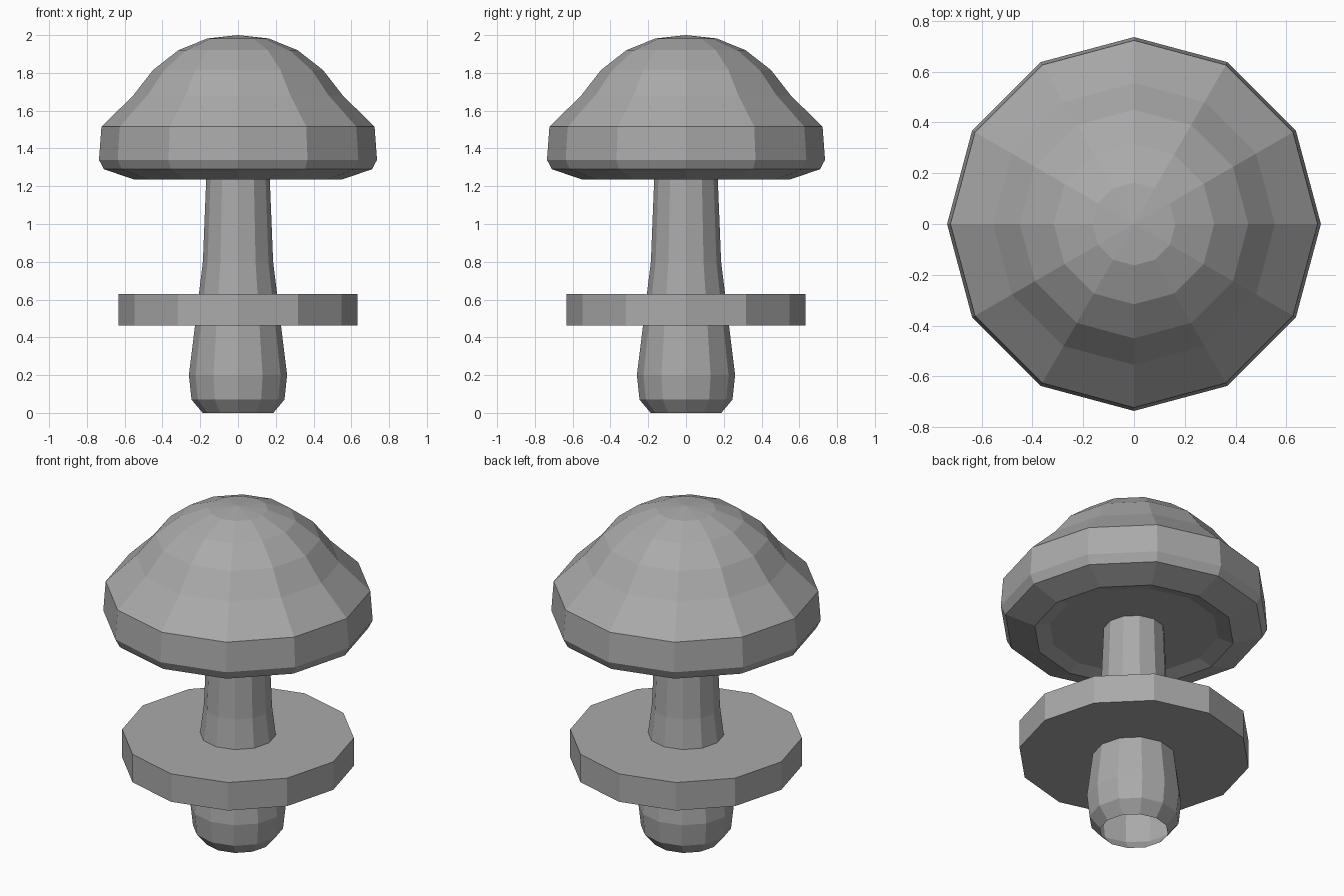
import bpy
import bmesh
from math import cos, sin, pi

SIDES = 12

default = bpy.data.objects.get("Cube")
if default:
    bpy.data.objects.remove(default, do_unlink=True)

grey = bpy.data.materials.new("plain grey")
grey.use_nodes = True
colour = (0.4, 0.4, 0.4, 1)
grey.diffuse_color = colour
grey.node_tree.nodes["Principled BSDF"].inputs["Base Color"].default_value = colour


def lathe(name, profile, cap_start=False, cap_end=False):
    """Turn a bottom-to-top (radius, height) profile into a faceted solid."""
    bm = bmesh.new()
    rings = []
    for r, z in profile:
        if r == 0:
            rings.append([bm.verts.new((0, 0, z))] * SIDES)
        else:
            rings.append([bm.verts.new((r * cos(2 * pi * i / SIDES),
                                        r * sin(2 * pi * i / SIDES), z))
                          for i in range(SIDES)])
    for low, high in zip(rings, rings[1:]):
        for i in range(SIDES):
            j = (i + 1) % SIDES
            corners = [low[i], low[j], high[j], high[i]]
            bm.faces.new(list(dict.fromkeys(corners)))
    if cap_start:
        bm.faces.new(rings[0][::-1])
    if cap_end:
        bm.faces.new(rings[-1])
    mesh = bpy.data.meshes.new(name)
    bm.to_mesh(mesh)
    bm.free()
    mesh.materials.append(grey)
    obj = bpy.data.objects.new(name, mesh)
    bpy.context.collection.objects.link(obj)
    return obj


# Hollow stem, open at the foot, running up into the cap
lathe("stem", [(0.187, 0), (0.246, 0.07), (0.26, 0.2),
               (0.186, 0.8), (0.167, 1.27)])

# Flat collar around the stem
lathe("collar", [(0.633, 0.462), (0.633, 0.63)], cap_start=True, cap_end=True)

# Domed cap with a shallow recess underneath
lathe("cap", [(0.464, 1.26), (0.548, 1.235), (0.71, 1.29), (0.736, 1.34),
              (0.723, 1.515), (0.555, 1.68), (0.45, 1.815),
              (0.316, 1.92), (0.163, 1.982), (0, 2)], cap_start=True)
